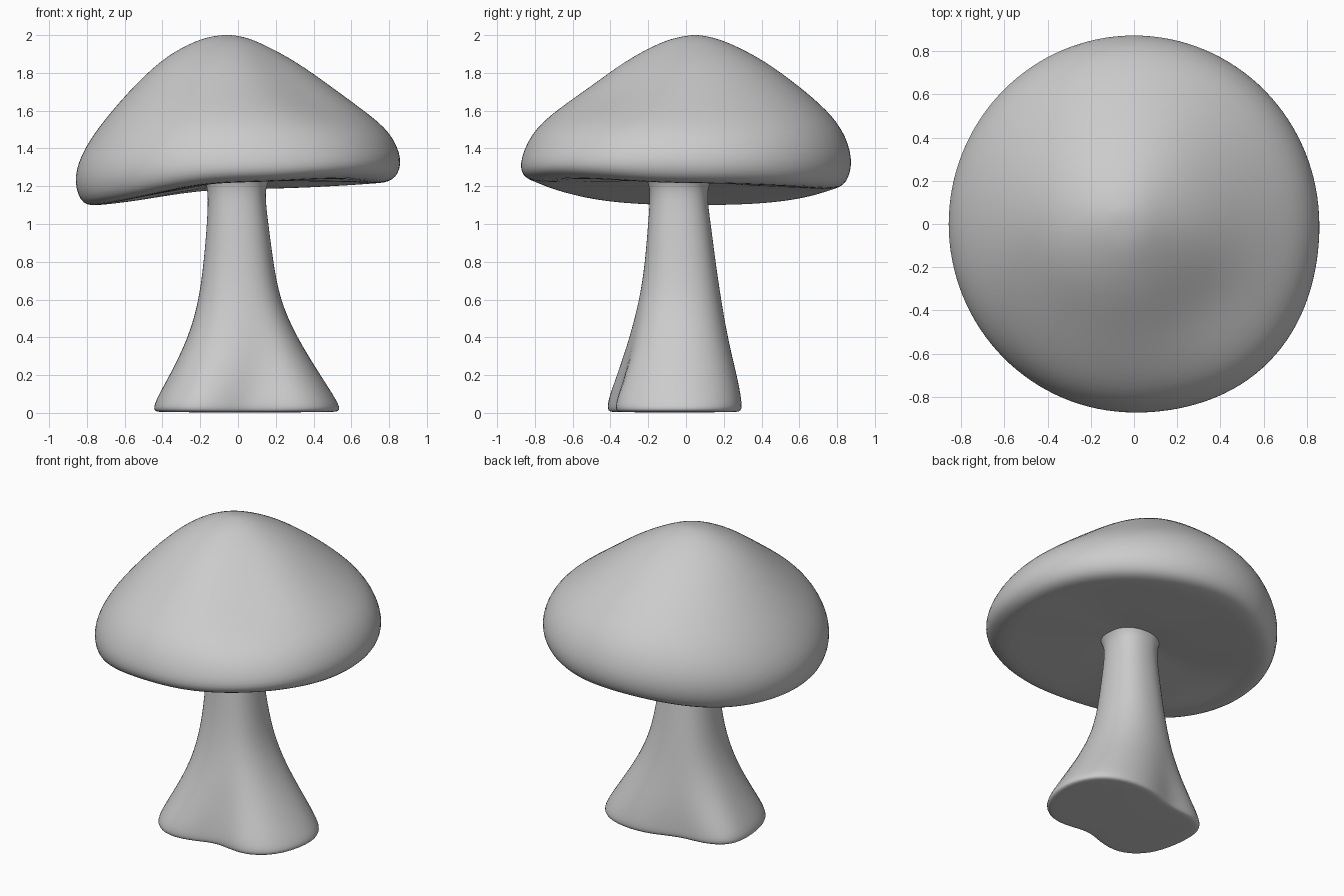
import bpy
import bmesh
from math import cos, sin, pi, exp

if "Cube" in bpy.data.objects:
    bpy.data.objects.remove(bpy.data.objects["Cube"], do_unlink=True)

# One plain colour for everything
GREY = (0.6, 0.6, 0.6, 1.0)
grey = bpy.data.materials.new("soft_grey")
grey.use_nodes = True
grey.diffuse_color = GREY
grey.node_tree.nodes["Principled BSDF"].inputs["Base Color"].default_value = GREY


def skin_rings(name, rings, start_tip=None, end_tip=None):
    """Join rings of points into a closed, smooth, subdivided surface."""
    bm = bmesh.new()
    loops = [[bm.verts.new(point) for point in ring] for ring in rings]
    count = len(loops[0])
    for lower, upper in zip(loops, loops[1:]):
        for i in range(count):
            j = (i + 1) % count
            bm.faces.new((lower[i], lower[j], upper[j], upper[i]))
    for loop, tip in ((loops[0], start_tip), (loops[-1], end_tip)):
        if tip is None:
            bm.faces.new(loop)
            continue
        pole = bm.verts.new(tip)
        for i in range(count):
            bm.faces.new((loop[i], loop[(i + 1) % count], pole))
    bmesh.ops.recalc_face_normals(bm, faces=bm.faces)
    mesh = bpy.data.meshes.new(name)
    bm.to_mesh(mesh)
    bm.free()
    mesh.materials.append(grey)
    mesh.shade_smooth()
    obj = bpy.data.objects.new(name, mesh)
    bpy.context.collection.objects.link(obj)
    subdivision = obj.modifiers.new("smooth_form", "SUBSURF")
    subdivision.levels = subdivision.render_levels = 2
    return obj


# Cap: each row is a relative radius, then heights to the +x, +y, -x and -y sides
RADIUS_X, RADIUS_Y = 0.87, 0.885
CAP_SEGMENTS = 32
APEX_SHIFT = 0.05
cap_rows = [
    (0.1, 1.99, 1.99, 1.995, 1.99),
    (0.2, 1.955, 1.965, 1.975, 1.965),
    (0.4, 1.86, 1.885, 1.895, 1.87),
    (0.6, 1.725, 1.77, 1.745, 1.73),
    (0.8, 1.59, 1.635, 1.56, 1.6),
    (0.94, 1.485, 1.51, 1.4, 1.48),
    (1.01, 1.34, 1.34, 1.25, 1.31),
    (0.97, 1.24, 1.21, 1.11, 1.24),
    (0.88, 1.21, 1.18, 1.09, 1.22),
    (0.7, 1.225, 1.19, 1.13, 1.22),
    (0.3, 1.225, 1.205, 1.19, 1.225),
]
RIM_ROW = 6


def cap_ring(index, row):
    factor, east, north, west, south = row
    on_top = index < RIM_ROW
    shift = APEX_SHIFT * (1 - factor) if on_top else 0
    ring = []
    for i in range(CAP_SEGMENTS):
        angle = 2 * pi * i / CAP_SEGMENTS
        c, s = cos(angle), sin(angle)
        diagonal = factor * sin(2 * angle) ** 2
        # The rim swells a little under the hollow
        swell = 1 + 0.035 * diagonal * factor if s < 0 < c else 1
        x = RADIUS_X * factor * swell * c - shift
        y = RADIUS_Y * factor * swell * s + shift
        z = c * c * (east if c > 0 else west) + s * s * (north if s > 0 else south)
        if on_top:
            # Shallow hollow on one shoulder
            z -= 0.055 * exp(-((x - 0.32) ** 2 + (y + 0.36) ** 2) / 0.06)
        elif index > RIM_ROW:
            # Underside lifts below the hollow and droops on the -x side
            if c < 0:
                z -= 0.02 * diagonal
            elif s < 0:
                z += 0.025 * diagonal
        ring.append((x, y, z))
    return ring


skin_rings("cap", [cap_ring(i, row) for i, row in enumerate(cap_rows)],
           (-APEX_SHIFT, APEX_SHIFT, 2.003), (0, 0, 1.24))

# Stem: a lobed foot outline that fades into an oval towards the top
foot_outline = [
    (1, 0.08), (0.92, 0.54), (0.73, 0.85), (0.42, 1), (0.05, 0.98), (-0.3, 0.76),
    (-0.65, 0.77), (-0.92, 0.59), (-1, 0.25), (-0.96, -0.33), (-0.83, -0.76),
    (-0.55, -1.02), (-0.2, -0.92), (0.07, -0.74), (0.48, -0.93), (0.86, -0.62),
]
# Each row: height, left, right, front and back extent, share of the lobed outline
stem_rows = [
    (0.005, -0.4, 0.49, -0.38, 0.25, 1),
    (0.005, -0.45, 0.555, -0.42, 0.295, 1),
    (0.06, -0.44, 0.535, -0.42, 0.295, 1),
    (0.2, -0.36, 0.44, -0.37, 0.27, 0.65),
    (0.4, -0.26, 0.31, -0.3, 0.22, 0.2),
    (0.6, -0.205, 0.22, -0.245, 0.185, 0.05),
    (0.8, -0.18, 0.185, -0.215, 0.155, 0),
    (1, -0.163, 0.16, -0.2, 0.13, 0),
    (1.18, -0.155, 0.137, -0.185, 0.105, 0),
    (1.24, -0.18, 0.17, -0.21, 0.14, 0),
    (1.28, -0.2, 0.19, -0.23, 0.16, 0),
]


def stem_ring(row):
    z, left, right, front, back, lobed = row
    ring = []
    for i, (u, v) in enumerate(foot_outline):
        angle = 2 * pi * i / len(foot_outline)
        # Slightly squared oval
        oval = (1 - lobed) * (1 + 0.07 * sin(2 * angle) ** 2)
        u = lobed * u + oval * cos(angle)
        v = lobed * v + oval * sin(angle)
        ring.append(((left + right) / 2 + u * (right - left) * 0.51,
                     (front + back) / 2 + v * (back - front) * 0.51, z))
    return ring


skin_rings("stem", [stem_ring(row) for row in stem_rows], (0.03, -0.06, 0))
